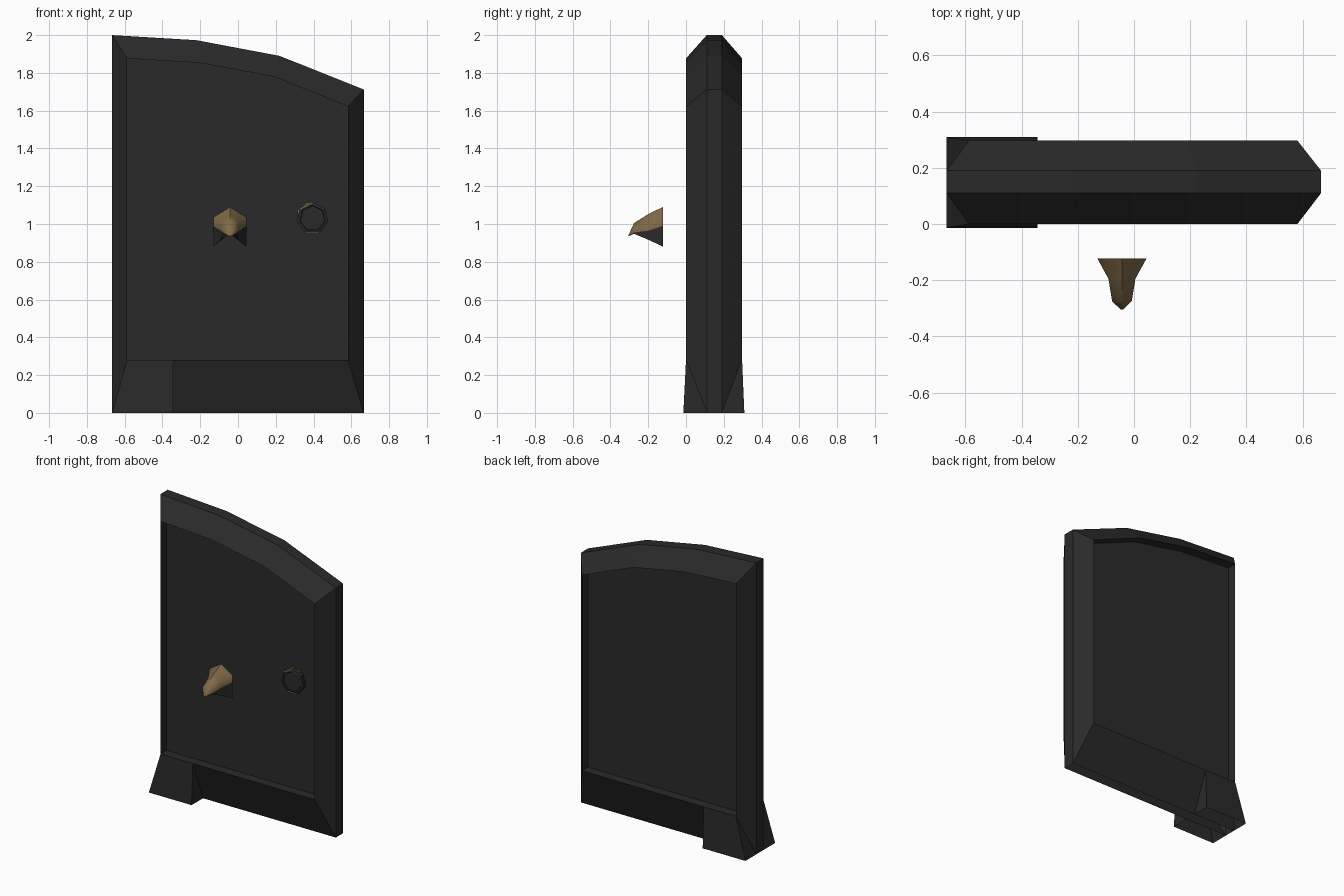
import bpy, bmesh, math

if "Cube" in bpy.data.objects:
    bpy.data.objects.remove(bpy.data.objects["Cube"])


def material(name, colour):
    m = bpy.data.materials.new(name)
    m.diffuse_color = (*colour, 1)
    m.use_nodes = True
    m.node_tree.nodes["Principled BSDF"].inputs["Base Color"].default_value = m.diffuse_color
    return m


dark = material("charcoal", (0.023, 0.023, 0.023))
bronze = material("bronze", (0.22, 0.145, 0.065))


def loft(name, rings, mats, rule=None, caps=True, open_bottom=False):
    """Join matching rings of points into a skin, optionally open underneath."""
    bm = bmesh.new()
    rows = [[bm.verts.new(p) for p in ring] for ring in rings]
    for a, b in zip(rows, rows[1:]):
        n = len(a)
        for i in range(n):
            j = (i + 1) % n
            f = bm.faces.new((a[i], a[j], b[j], b[i]))
            f.material_index = rule(i) if rule else 0
    if caps:
        bm.faces.new(rows[0])
        bm.faces.new(rows[-1])
    bmesh.ops.remove_doubles(bm, verts=bm.verts, dist=1e-5)
    bmesh.ops.recalc_face_normals(bm, faces=bm.faces)
    if open_bottom:
        under = [f for f in bm.faces if all(v.co.z < 1e-4 for v in f.verts)]
        bmesh.ops.delete(bm, geom=under, context='FACES')
    me = bpy.data.meshes.new(name)
    bm.to_mesh(me)
    bm.free()
    for m in mats:
        me.materials.append(m)
    ob = bpy.data.objects.new(name, me)
    bpy.context.collection.objects.link(ob)
    return ob


# Door slab: wide bevelled frame, sloping curved top, recessed panel on each face
outer = [(-0.667, 0), (0.666, 0), (0.666, 1.712), (0.22, 1.89),
         (-0.22, 1.973), (-0.667, 2.0)]
inner = [(-0.588, 0.28), (0.582, 0.28), (0.582, 1.622), (0.19, 1.78),
         (-0.20, 1.853), (-0.588, 1.877)]
FRONT, BACK, RECESS = 0.0, 0.297, 0.065
loft("door_slab", [[(x, y, z) for x, z in pts] for pts, y in
                   ((inner, FRONT + RECESS), (inner, FRONT), (outer, 0.11),
                    (outer, 0.19), (inner, BACK), (inner, BACK - RECESS))],
     [dark], open_bottom=True)

# Flared foot blocks under the left edge, front and back
for name, face, lip, core in (("front_foot", FRONT, -0.014, 0.11),
                              ("back_foot", BACK, 0.309, 0.19)):
    left = [(-0.588, face, 0.28), (-0.667, lip, 0), (-0.667, core, 0)]
    right = [(-0.343, face, 0.28), (-0.343, lip, 0), (-0.343, core, 0)]
    loft(name, [left, right], [dark], open_bottom=True)

# Beak-shaped handle: hooded upper shell, dark cheeks, hollowed underside
CX = -0.043
sections = [  # y, half width, low edge, cheek line, shoulder, ridge, underside
    (-0.122, 0.088, 0.88, 0.99, 1.035, 1.09, 0.95),
    (-0.195, 0.048, 0.915, 0.965, 1.01, 1.055, 0.95),
    (-0.275, 0.035, 0.948, 0.955, 0.98, 1.005, 0.95),
    (-0.305, 0.004, 0.935, 0.936, 0.938, 0.94, 0.936)]
rings = []
for y, w, low, cheek, shoulder, ridge, under in sections:
    side = [(w, low), (w, cheek), (w, shoulder)]
    pts = side + [(0, ridge)] + [(-x, z) for x, z in reversed(side)] + [(0, under)]
    rings.append([(CX + x, y, z) for x, z in pts])
handle = loft("handle", rings, [bronze, dark],
              lambda i: 1 if i in (0, 5, 6, 7) else 0)
bpy.context.view_layer.objects.active = handle
handle.select_set(True)
bpy.ops.object.shade_smooth_by_angle(angle=math.radians(60))


# Seven-sided lock plate standing in the recess, over a bronze backing
def heptagon(r, y, dx=0.0, dz=0.0, turn=0.0):
    angles = [math.pi / 2 + turn + i * math.tau / 7 for i in range(7)]
    return [(0.394 + dx + r * math.cos(a), y, 1.03 + dz + r * math.sin(a))
            for a in angles]


loft("lock_plate", [heptagon(0.086, 0.05), heptagon(0.086, 0.025),
                    heptagon(0.07, 0.02), heptagon(0.066, 0.024)], [dark])
loft("lock_backing", [heptagon(0.07, 0.066, -0.012, 0.012, 0.2),
                      heptagon(0.074, 0.045, -0.012, 0.012, 0.2)], [bronze])
for name, i in (("rim_wear_top", 0), ("rim_wear_bottom", 3)):
    o, n = heptagon(0.0875, 0), heptagon(0.079, 0)
    quad = [o[i], o[i + 1], n[i + 1], n[i]]
    loft(name, [[(x, y, z) for x, _, z in quad] for y in (0.05, 0.0215)], [bronze])
